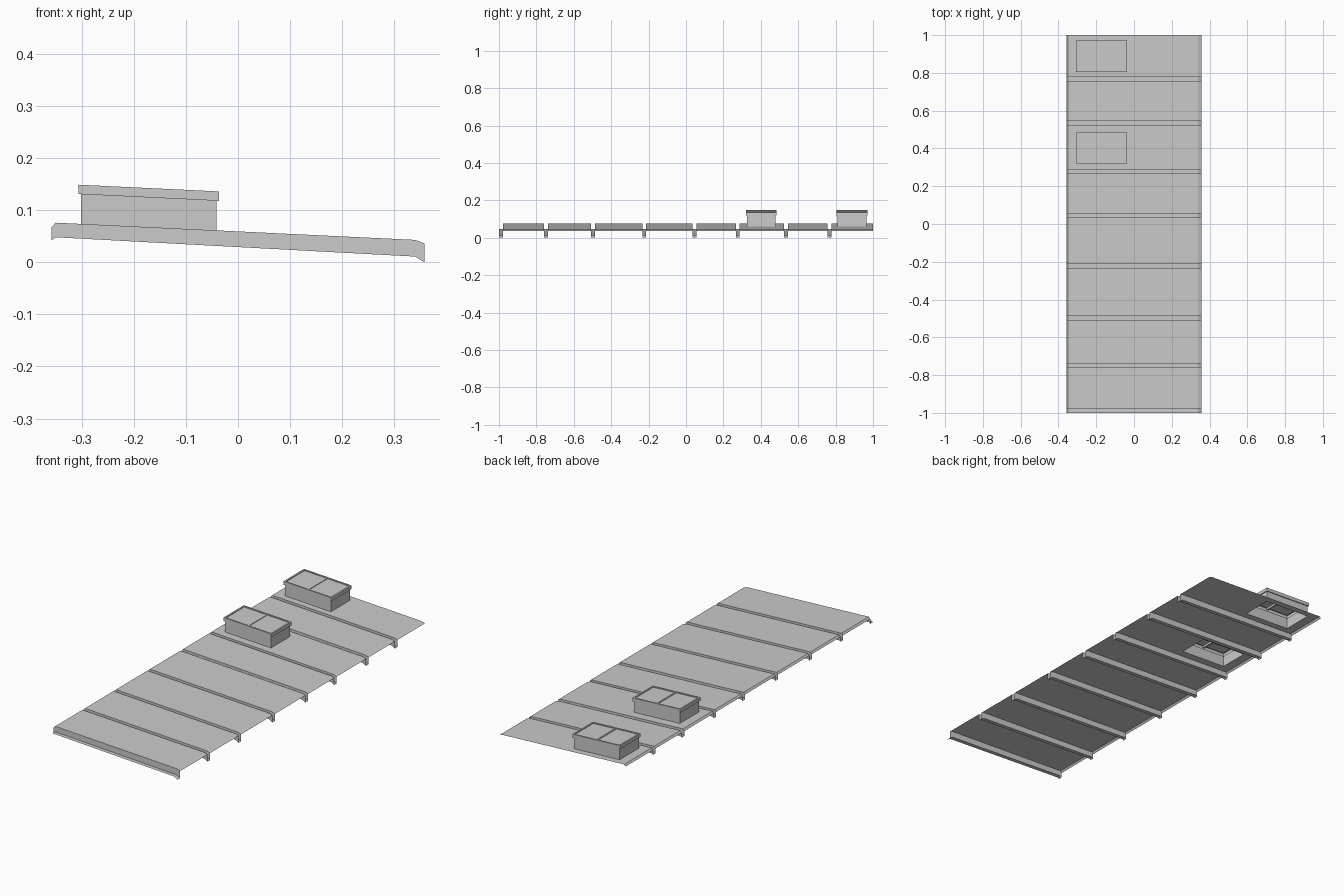
import bpy, bmesh

if "Cube" in bpy.data.objects:
    bpy.data.objects.remove(bpy.data.objects["Cube"])

# Roof sheet profile: (x, upper z, channel floor z)
PROFILE = [(-0.358, 0.067, 0.042), (-0.350, 0.076, 0.048),
           (0.340, 0.043, 0.011), (0.358, 0.036, 0.0)]
# Drainage channels (y start, y end)
CHANNELS = [(-1.0, -0.979), (-0.758, -0.738), (-0.507, -0.487), (-0.233, -0.213),
            (0.034, 0.055), (0.267, 0.286), (0.524, 0.545), (0.757, 0.777)]
HATCHES = [(0.320, 0.484), (0.805, 0.971)]
HX0, HX1, LIP = -0.306, -0.036, 0.005
OPENINGS = [(a + LIP, b - LIP) for a, b in HATCHES]


def lerp_z(x, k):
    for p, q in zip(PROFILE, PROFILE[1:]):
        if x <= q[0] + 1e-9:
            return p[k] + (q[k] - p[k]) * (x - p[0]) / (q[0] - p[0])


def finish(name, bm, weld=True):
    if weld:
        bmesh.ops.remove_doubles(bm, verts=bm.verts, dist=1e-5)
    me = bpy.data.meshes.new(name)
    bm.to_mesh(me)
    bm.free()
    ob = bpy.data.objects.new(name, me)
    bpy.context.collection.objects.link(ob)
    return ob


def quad(bm, *pts):
    bm.faces.new([bm.verts.new(p) for p in pts])


# Folded roof sheet: raised pans, channel walls and floors, with hatch openings
bm = bmesh.new()
stations = []                      # (y, level) walked along the roof
for a, b in CHANNELS:
    if a > -1:
        stations.append((a, 1))
    stations += [(a, 2), (b, 2), (b, 1)]
    for o in OPENINGS:
        if b < o[0] < b + 0.1:
            stations += [(o[0], 1), (o[1], 1)]
stations.append((1.0, 1))
xs = sorted([p[0] for p in PROFILE] + [HX0 + LIP, HX1 - LIP])
for (ya, ka), (yb, kb) in zip(stations, stations[1:]):
    for xa, xb in zip(xs, xs[1:]):
        if (ya, yb) in OPENINGS and xa == HX0 + LIP:
            continue
        quad(bm, (xa, ya, lerp_z(xa, ka)), (xb, ya, lerp_z(xb, ka)),
             (xb, yb, lerp_z(xb, kb)), (xa, yb, lerp_z(xa, kb)))
finish("roof_sheet", bm)


def loop(x0, x1, y0, y1, h):
    """Rectangle lifted h above the sloping roof."""
    return [(x, y, lerp_z(x, 1) + h) for x, y in ((x0, y0), (x1, y0), (x1, y1), (x0, y1))]


def skin(bm, loops):
    for lo, hi in zip(loops, loops[1:]):
        for i in range(4):
            j = (i + 1) % 4
            quad(bm, lo[i], lo[j], hi[j], hi[i])


for n, (y0, y1) in enumerate(HATCHES, 1):
    def ring(inset, h):
        return loop(HX0 + inset, HX1 - inset, y0 + inset, y1 - inset, h)

    # Upstand walls around the opening
    bm = bmesh.new()
    skin(bm, [ring(LIP, 0.0), ring(LIP, 0.057)])
    finish(f"hatch_curb_{n}", bm)

    # Overhanging lid frame with recessed panel
    bm = bmesh.new()
    skin(bm, [ring(LIP, 0.057), ring(0, 0.057), ring(0, 0.075),
              ring(0.008, 0.075), ring(0.008, 0.071)])
    quad(bm, *ring(0.008, 0.071))
    finish(f"hatch_lid_{n}", bm)

    # Divider bar between the two panes, showing above and below
    bm = bmesh.new()
    xm = (HX0 + HX1) / 2
    bar = [loop(xm - 0.004, xm + 0.004, y0 + 0.008, y1 - 0.008, h) for h in (0.06, 0.074)]
    skin(bm, bar)
    quad(bm, *bar[1])
    quad(bm, *reversed(bar[0]))
    finish(f"hatch_divider_{n}", bm)
